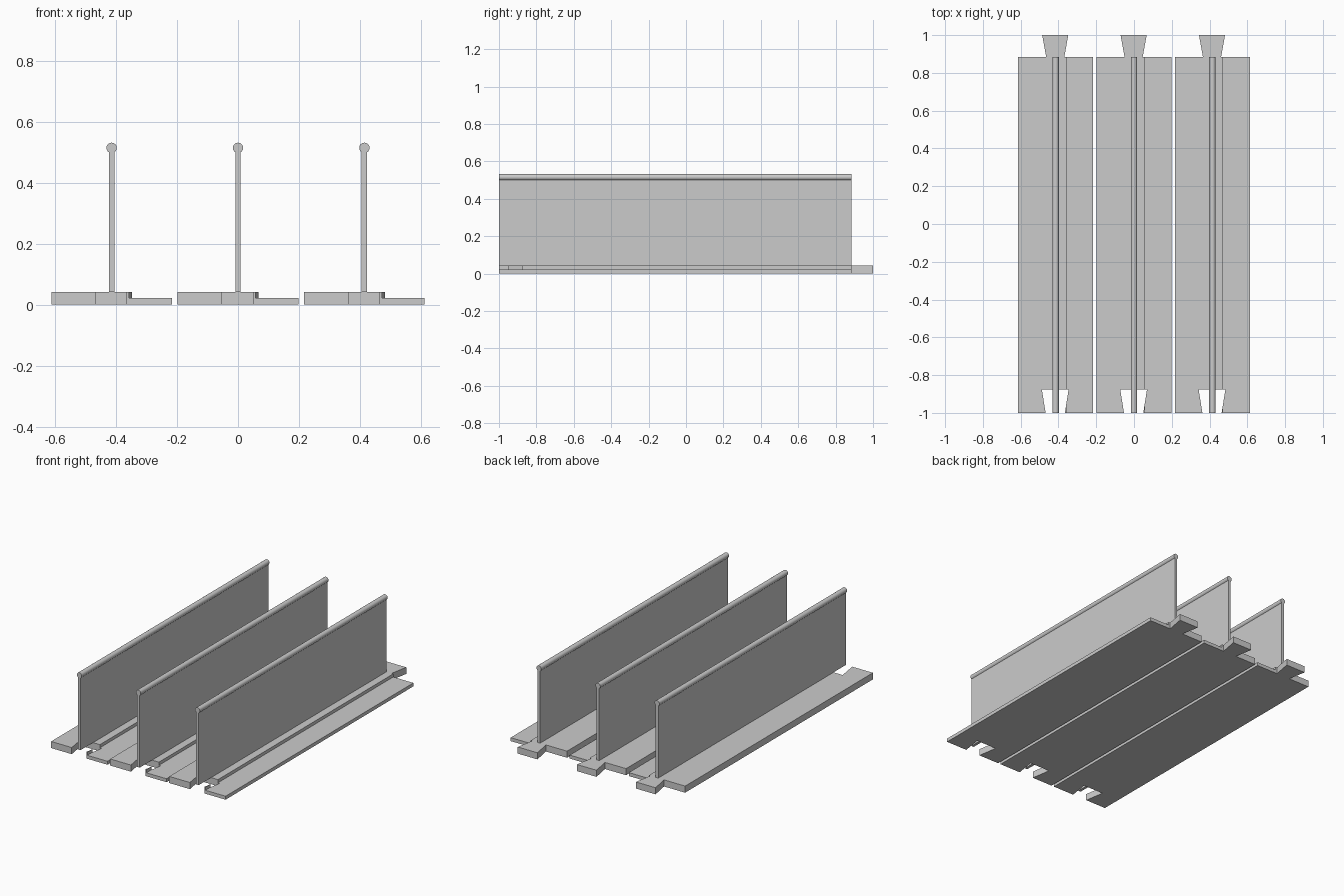
import bpy, bmesh, math

if "Cube" in bpy.data.objects:
    bpy.data.objects.remove(bpy.data.objects["Cube"])

SPACING = 0.415          # distance between dividers
FRONT, BACK = -1.0, 0.884
HALF = 0.198             # half width of a base
STEP_X = 0.057           # where the thick base steps down
THICK, THIN = 0.042, 0.022
ROD_Z, ROD_R = 0.515, 0.017

grey = bpy.data.materials.new("light grey")
grey.diffuse_color = (0.6, 0.6, 0.6, 1)
grey.use_nodes = True
grey.node_tree.nodes["Principled BSDF"].inputs["Base Color"].default_value = grey.diffuse_color


def prism(name, points, offset):
    """Extrude a closed outline of 3D points along an offset."""
    bm = bmesh.new()
    face = bm.faces.new([bm.verts.new(p) for p in points])
    new = bmesh.ops.extrude_face_region(bm, geom=[face])["geom"]
    verts = [g for g in new if isinstance(g, bmesh.types.BMVert)]
    bmesh.ops.translate(bm, verts=verts, vec=offset)
    bmesh.ops.recalc_face_normals(bm, faces=bm.faces)
    mesh = bpy.data.meshes.new(name)
    bm.to_mesh(mesh)
    bm.free()
    mesh.materials.append(grey)
    obj = bpy.data.objects.new(name, mesh)
    bpy.context.collection.objects.link(obj)
    return obj


def along_y(name, outline):
    return prism(name, [(x, FRONT, z) for x, z in outline], (0, BACK - FRONT, 0))


def dovetail(name, cx, y0, y1, narrow, wide, z0, z1):
    outline = [(-narrow, y0), (narrow, y0), (wide, y1), (-wide, y1)]
    return prism(name, [(cx + x, y, z0) for x, y in outline], (0, 0, z1 - z0))


for label, cx in (("left", -SPACING), ("middle", 0.0), ("right", SPACING)):
    # stepped base: thick under the wall, thin lip on the right
    base = along_y(label + "_base", [
        (cx - HALF, 0), (cx + HALF, 0), (cx + HALF, THIN),
        (cx + STEP_X, THIN), (cx + STEP_X, THICK), (cx - HALF, THICK)])

    # dovetail socket cut into the front edge
    cutter = dovetail(label + "_socket_cutter", cx - 0.002, FRONT - 0.0625, -0.875,
                      0.041, 0.071, -0.05, 0.1)
    cutter.hide_render = True
    cut = base.modifiers.new("socket", "BOOLEAN")
    cut.operation, cut.solver, cut.object = "DIFFERENCE", "EXACT", cutter
    bpy.context.view_layer.objects.active = base
    bpy.ops.object.modifier_apply(modifier=cut.name)
    bpy.data.objects.remove(cutter)

    # matching dovetail tab on the back edge
    dovetail(label + "_tab", cx - 0.002, BACK, 1.0, 0.048, 0.069, 0, THICK)

    # upright wall
    along_y(label + "_wall", [(cx - 0.009, THICK), (cx + 0.009, THICK),
                              (cx + 0.009, ROD_Z), (cx - 0.009, ROD_Z)])

    # round bead along the top of the wall
    rod = along_y(label + "_rod", [
        (cx + ROD_R * math.cos(i * math.tau / 24), ROD_Z + ROD_R * math.sin(i * math.tau / 24))
        for i in range(24)])
    bpy.ops.object.select_all(action="DESELECT")
    rod.select_set(True)
    bpy.context.view_layer.objects.active = rod
    bpy.ops.object.shade_smooth_by_angle(angle=math.radians(30))
